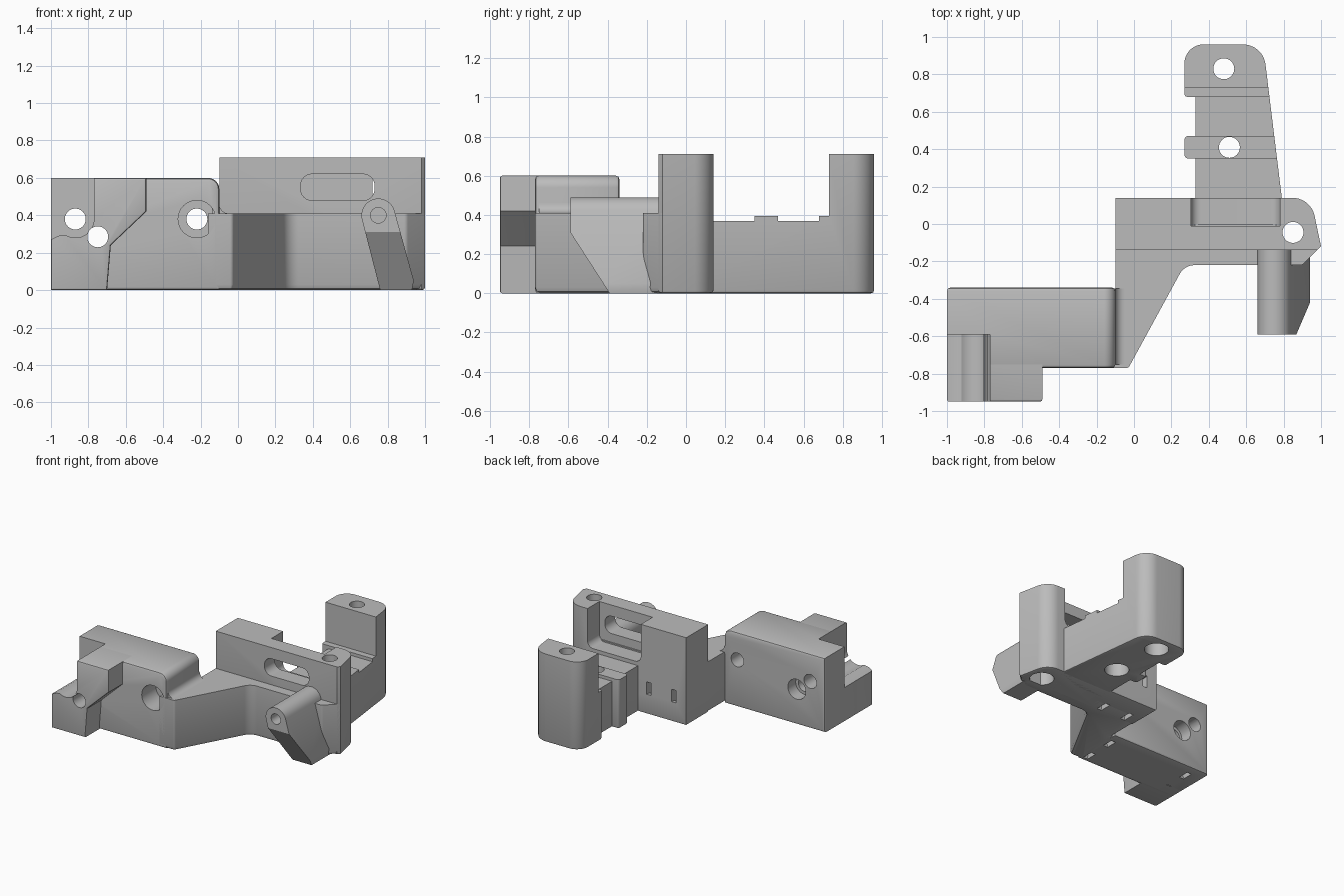
import bpy, bmesh, math
from mathutils import Vector

if "Cube" in bpy.data.objects:
    bpy.data.objects.remove(bpy.data.objects["Cube"])

grey = bpy.data.materials.new("plain grey")
grey.use_nodes = True
grey.diffuse_color = (0.5, 0.5, 0.5, 1)
grey.node_tree.nodes["Principled BSDF"].inputs["Base Color"].default_value = (0.5, 0.5, 0.5, 1)

cutters = []


def arc(cx, cy, r, a0, a1, n=24):
    """Points on an arc, angles in degrees."""
    steps = [math.radians(a0 + (a1 - a0) * i / n) for i in range(n + 1)]
    return [(cx + r * math.cos(a), cy + r * math.sin(a)) for a in steps]


def circle(cx, cy, r):
    return arc(cx, cy, r, 0, 360, 32)[:-1]


def box(x0, y0, x1, y1):
    return [(x0, y0), (x1, y0), (x1, y1), (x0, y1)]


def half_ring(cx, cy, r0, r1, a0, a1):
    return arc(cx, cy, r1, a0, a1) + arc(cx, cy, r0, a1, a0)


def rounded(points, n=8):
    """Outline whose corners may carry a third value, the fillet radius."""
    out = []
    for i, p in enumerate(points):
        c = Vector(p[:2])
        if len(p) < 3:
            out.append(tuple(c))
            continue
        u = (Vector(points[i - 1][:2]) - c).normalized()
        v = (Vector(points[(i + 1) % len(points)][:2]) - c).normalized()
        half = u.angle(v) / 2
        r = p[2]
        centre = c + (u + v).normalized() * r / math.sin(half)
        start = c + u * r / math.tan(half) - centre
        end = c + v * r / math.tan(half) - centre
        out += [tuple(centre + start.lerp(end, k / n).normalized() * r) for k in range(n + 1)]
    return out


def prism(name, points, axis, lo, hi, bevel_lo=0, bevel_hi=0):
    """Extrude an outline along an axis, with optional chamfered rims."""
    place = {"x": lambda u, v, t: (t, u, v),
             "y": lambda u, v, t: (u, t, v),
             "z": lambda u, v, t: (u, v, t)}[axis]
    k = "xyz".index(axis)
    bm = bmesh.new()
    rings = [[bm.verts.new(place(u, v, t)) for u, v in points] for t in (lo, hi)]
    n = len(points)
    bm.faces.new(rings[0])
    bm.faces.new(rings[1])
    for i in range(n):
        j = (i + 1) % n
        bm.faces.new((rings[0][i], rings[0][j], rings[1][j], rings[1][i]))
    bmesh.ops.recalc_face_normals(bm, faces=bm.faces)
    for level, size in ((lo, bevel_lo), (hi, bevel_hi)):
        if size:
            rim = [e for e in bm.edges if all(abs(v.co[k] - level) < 1e-5 for v in e.verts)]
            bmesh.ops.bevel(bm, geom=rim, offset=size, segments=2, profile=0.5, affect='EDGES')
    mesh = bpy.data.meshes.new(name)
    bm.to_mesh(mesh)
    bm.free()
    mesh.materials.append(grey)
    ob = bpy.data.objects.new(name, mesh)
    bpy.context.scene.collection.objects.link(ob)
    return ob


def cut(parts, *shape):
    """Subtract a prism from each given part."""
    tool = prism("cutter", *shape)
    tool.hide_render = True
    cutters.append(tool)
    for part in parts:
        mod = part.modifiers.new("cut", 'BOOLEAN')
        mod.operation = 'DIFFERENCE'
        mod.solver = 'EXACT'
        mod.object = tool


# Side block with a rounded end
side_block = prism("side_block", rounded([(-1, 0), (-0.1, 0), (-0.1, 0.6, 0.06), (-1, 0.6)]),
                   "y", -0.77, -0.34, 0.018, 0.018)

# Hooked lug in front of the block
front_lug = prism("front_lug", [(-1, 0), (-0.7, 0), (-0.68, 0.24), (-0.49, 0.42),
                                (-0.49, 0.6), (-1, 0.6)], "y", -0.95, -0.65, 0.012)

# Bridge between block and wall
bridge = prism("bridge", rounded([(-0.1, 0), (-0.1, -0.36), (-0.16, -0.36), (-0.16, -0.77),
                                  (-0.03, -0.77, 0.02), (0.27, -0.22, 0.09), (0.9, -0.22, 0.03),
                                  (1, -0.12), (0.96, 0)]), "z", 0, 0.41, 0.03)
bridge_fillet = prism("bridge_fillet", [(-0.14, 0.4), (-0.05, 0.4)]
                      + arc(-0.05, 0.46, 0.05, 270, 180, 8) + [(-0.14, 0.46)],
                      "y", -0.75, -0.345)

# Tall wall with rounded end post
wall = prism("tall_wall", rounded([(-0.1, 0.14), (-0.1, -0.14), (0.98, -0.14), (1, -0.12),
                                   (0.945, 0.14, 0.12)]), "z", 0, 0.71, 0.015)

# Rear arm with ribs and end tower
rear_arm = prism("rear_arm", rounded([(0.33, 0.02), (0.805, 0.02), (0.69, 0.96, 0.12),
                                      (0.27, 0.96, 0.1), (0.27, 0.68, 0.015), (0.33, 0.68),
                                      (0.33, 0.47), (0.27, 0.47, 0.02), (0.27, 0.35, 0.02),
                                      (0.33, 0.35)]), "z", 0, 0.71, 0.015)
cut([rear_arm], box(0, -0.1, 1, 0.73), "z", 0.395, 0.9)
for y0, y1 in ((-0.1, 0.35), (0.47, 0.68)):
    cut([rear_arm], box(0, y0, 1, y1), "z", 0.37, 0.9)

# Slanted boss with a web down to the base
boss = prism("slanted_boss", arc(0.75, 0.4, 0.09, 194, 14)
             + [(0.94, 0.05), (0.93, 0), (0.76, 0)], "y", -0.59, -0.12)
cut([boss], [(-0.66, 0.4185), (-0.358, -0.05), (-0.8, -0.05)], "x", 0.5, 1.1)
cut([boss], circle(0.75, 0.4, 0.042), "y", -0.7, -0.25)

# Pocket and long slot in the wall
cut([wall], rounded([(0.305, 0.4, 0.05), (0.78, 0.4, 0.05), (0.78, 0.9), (0.305, 0.9)]),
    "y", -0.01, 0.3)
cut([wall], rounded([(0.335, 0.48, 0.06), (0.73, 0.48, 0.06), (0.73, 0.62, 0.06),
                     (0.335, 0.62, 0.06)]), "y", -0.3, 0.1)

# Round notch in block and lug
cut([side_block, front_lug], [(-1.1, 0.9), (-1.1, 0.26), (-1, 0.27), (-0.96, 0.29),
                              (-0.93, 0.295)] + arc(-0.87, 0.38, 0.1, 238, 360)
    + [(-0.77, 0.9)], "y", -1.1, -0.59)

# Front to back bolt holes, with counterbores
for x, z in ((-0.87, 0.38), (-0.75, 0.285), (-0.22, 0.38)):
    cut([side_block, front_lug], circle(x, z, 0.056), "y", -1.1, -0.2)
cut([side_block], circle(-0.22, 0.38, 0.1), "y", -0.9, -0.59)
cut([side_block], circle(-0.75, 0.285, 0.08), "y", -0.44, -0.2)

# Vertical bolt holes, wider from below
for parts, x, y in (([wall, bridge], 0.85, -0.045), ([rear_arm], 0.51, 0.41),
                    ([rear_arm], 0.48, 0.83)):
    cut(parts, circle(x, y, 0.056), "z", -0.1, 0.9)
    cut(parts, circle(x, y, 0.09), "z", -0.1, 0.15)

# Curved strap tunnels
for x in (-0.88, -0.15):
    cut([side_block, bridge], half_ring(-0.575, 0, 0.07, 0.16, -10, 190), "x", x - 0.02, x + 0.02)
for x in (0.01, 0.235):
    cut([wall, bridge], half_ring(0.14, 0, 0.16, 0.26, 80, 190), "x", x - 0.02, x + 0.02)

# Bake the cuts and shade
bpy.context.view_layer.update()
graph = bpy.context.evaluated_depsgraph_get()
for part in (side_block, front_lug, bridge, bridge_fillet, wall, rear_arm, boss):
    mesh = bpy.data.meshes.new_from_object(part.evaluated_get(graph))
    part.modifiers.clear()
    part.data = mesh
    for face in mesh.polygons:
        face.use_smooth = True
        face.material_index = 0
    mesh.set_sharp_from_angle(angle=math.radians(30))
for tool in cutters:
    bpy.data.objects.remove(tool)
